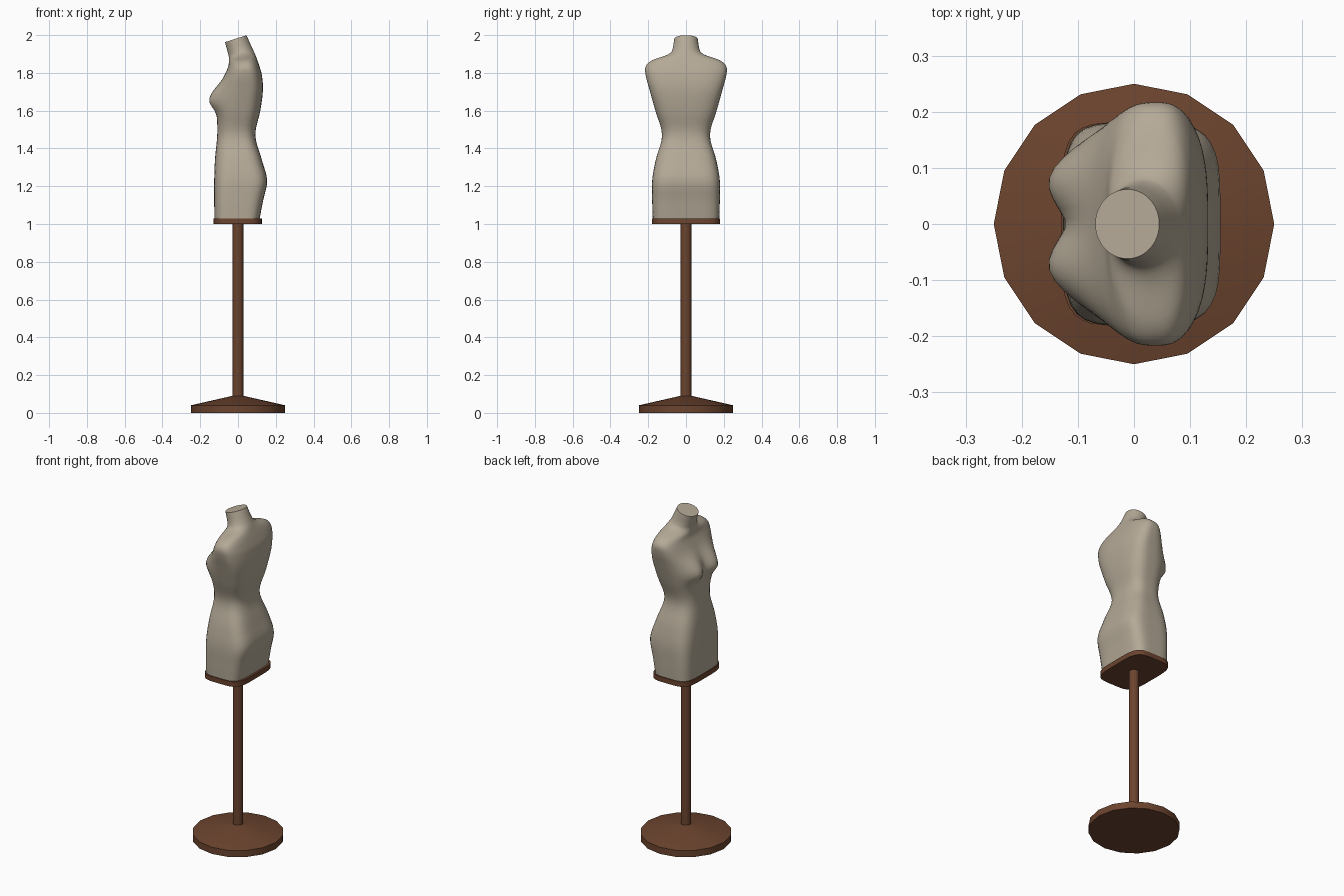
import bpy, bmesh, math

if "Cube" in bpy.data.objects:
    bpy.data.objects.remove(bpy.data.objects["Cube"])


def material(name, rgb):
    m = bpy.data.materials.new(name)
    m.diffuse_color = (*rgb, 1)
    m.use_nodes = True
    m.node_tree.nodes["Principled BSDF"].inputs["Base Color"].default_value = m.diffuse_color
    return m


linen = material("linen beige", (0.46, 0.40, 0.31))
wood = material("dark brown wood", (0.15, 0.058, 0.028))


def loft(name, rings, mat, angle=35):
    """Skin a closed surface over a stack of point rings."""
    bm = bmesh.new()
    vs = [[bm.verts.new(p) for p in ring] for ring in rings]
    n = len(vs[0])
    for a, b in zip(vs, vs[1:]):
        for i in range(n):
            j = (i + 1) % n
            bm.faces.new((a[i], a[j], b[j], b[i]))
    bm.faces.new(vs[0][::-1])
    bm.faces.new(vs[-1])
    mesh = bpy.data.meshes.new(name)
    bm.to_mesh(mesh)
    bm.free()
    mesh.materials.append(mat)
    ob = bpy.data.objects.new(name, mesh)
    bpy.context.collection.objects.link(ob)
    bpy.context.view_layer.objects.active = ob
    ob.select_set(True)
    bpy.ops.object.shade_smooth_by_angle(angle=math.radians(angle))
    ob.select_set(False)
    return ob


def circle(r, z, n=16):
    return [(r * math.cos(2 * math.pi * i / n), r * math.sin(2 * math.pi * i / n), z)
            for i in range(n)]


def bust(y, z):
    """Forward swell of the two breasts, fuller below than above."""
    dz = z - 1.655
    sz = 0.055 if dz > 0 else 0.038
    return 0.05 * math.exp(-0.5 * ((abs(y) - 0.078) / 0.047) ** 2 - 0.5 * (dz / sz) ** 2)


def section(z, front, back, mid, half, power, tilt, n=64):
    """Squarish body section, with separate front and back depths."""
    pts = []
    for i in range(n):
        t = 2 * math.pi * (i + 0.5) / n
        c, s = math.cos(t), math.sin(t)
        k = (abs(c) ** power + abs(s) ** power) ** (-1 / power)
        c, s = c * k, s * k
        x = mid + c * (back - mid if c > 0 else mid - front)
        y = half * s
        zz = z + tilt * (x - (front + back) / 2)
        if c < 0:
            x -= bust(y, zz) * min(1, -c * 1.3)
        pts.append((x, y, zz))
    return pts


# Torso key sections: z, front x, back x, widest x, half width, squareness, tilt
keys = [
    (1.03, -0.125, 0.115, 0.00, 0.176, 4.5, 0),
    (1.12, -0.126, 0.132, 0.00, 0.179, 4.5, 0),
    (1.23, -0.126, 0.154, 0.01, 0.179, 4.2, 0),
    (1.34, -0.122, 0.126, 0.01, 0.160, 3.6, 0),
    (1.47, -0.110, 0.092, 0.00, 0.127, 3.0, 0),
    (1.60, -0.110, 0.118, 0.02, 0.162, 3.0, 0),
    (1.71, -0.100, 0.132, 0.04, 0.193, 3.0, 0),
    (1.79, -0.069, 0.126, 0.04, 0.214, 2.9, 0),
    (1.835, -0.052, 0.113, 0.04, 0.213, 2.7, 0.02),
    (1.865, -0.048, 0.101, 0.04, 0.180, 2.4, 0.08),
    (1.890, -0.048, 0.089, 0.03, 0.105, 2.1, 0.18),
    (1.912, -0.051, 0.077, 0.015, 0.076, 2.0, 0.25),
    (1.981, -0.069, 0.045, -0.012, 0.062, 2.0, 0.32),
]


def blend(keys, steps):
    """Smooth Catmull-Rom interpolation between the key sections."""
    out = []
    for i in range(len(keys) - 1):
        p1, p2 = keys[i], keys[i + 1]
        p0, p3 = keys[max(i - 1, 0)], keys[min(i + 2, len(keys) - 1)]
        h = p2[0] - p1[0]
        for s in range(steps):
            t = s / steps
            row = [p1[0] + h * t]
            for a, b, c, d in zip(p0[1:], p1[1:], p2[1:], p3[1:]):
                m1 = (c - a) / (p2[0] - p0[0]) * h
                m2 = (d - b) / (p3[0] - p1[0]) * h
                row.append((2 * t**3 - 3 * t**2 + 1) * b + (t**3 - 2 * t**2 + t) * m1
                           + (3 * t**2 - 2 * t**3) * c + (t**3 - t**2) * m2)
            out.append(row)
    return out + [keys[-1]]


loft("torso", [section(*k) for k in blend(keys, 5)], linen, 45)

# Wooden plate closing the underside of the torso
loft("hip_plate", [section(z, -0.13, 0.127, 0, 0.181, 4.5, 0) for z in (1.0, 1.03)], wood)

# Turned pole and its conical foot
loft("pole", [circle(0.028, 0.07), circle(0.028, 1.0)], wood)
loft("stand_base", [circle(0.25, 0), circle(0.25, 0.04), circle(0.03, 0.09)], wood)
